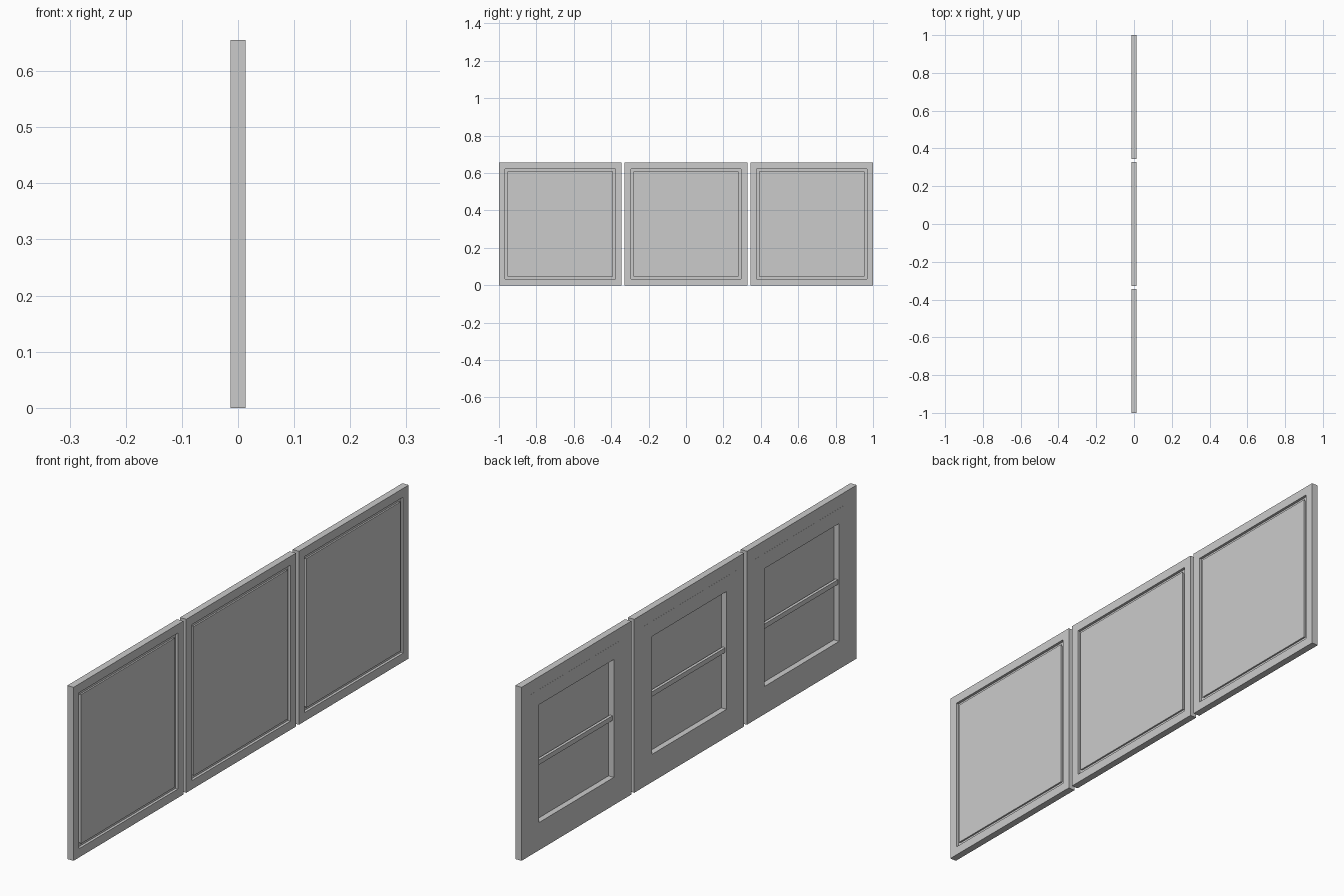
import bpy, bmesh

if "Cube" in bpy.data.objects:
    bpy.data.objects.remove(bpy.data.objects["Cube"])

SIZE = 0.655          # outer size of one square panel
PITCH = 0.6725        # spacing between panel centres
ZC = SIZE / 2
FACE = 0.013          # half thickness of the frame


def finish(bm, name):
    bmesh.ops.recalc_face_normals(bm, faces=bm.faces)
    me = bpy.data.meshes.new(name)
    bm.to_mesh(me)
    bm.free()
    ob = bpy.data.objects.new(name, me)
    bpy.context.collection.objects.link(ob)
    return ob


def square_ring(name, yc, profile):
    """Mitred square ring; profile is a closed loop of (inset, x)."""
    bm = bmesh.new()
    loops = []
    for sy, sz in ((-1, -1), (1, -1), (1, 1), (-1, 1)):
        loops.append([bm.verts.new((x, yc + sy * (ZC - i), ZC + sz * (ZC - i)))
                      for i, x in profile])
    n = len(profile)
    for c in range(4):
        a, b = loops[c], loops[(c + 1) % 4]
        for k in range(n):
            m = (k + 1) % n
            bm.faces.new((a[k], a[m], b[m], b[k]))
    return finish(bm, name)


def box(name, x0, x1, yc, wy, wz):
    bm = bmesh.new()
    bmesh.ops.create_cube(bm, size=1)
    bmesh.ops.scale(bm, vec=(x1 - x0, wy, wz), verts=bm.verts)
    bmesh.ops.translate(bm, vec=((x0 + x1) / 2, yc, ZC), verts=bm.verts)
    return finish(bm, name)


for label, k in (("left", -1), ("middle", 0), ("right", 1)):
    yc = k * PITCH
    # outer floater frame: face lip, recessed groove, flat back
    square_ring(f"{label}_frame", yc, [
        (0, -FACE), (0, FACE), (0.033, FACE), (0.033, 0.003),
        (0.051, 0.003), (0.051, -FACE)])
    # stretcher bars, nearly flush with the back of the frame
    square_ring(f"{label}_stretcher", yc, [
        (0.048, -FACE - 0.0004), (0.048, 0.0085),
        (0.105, 0.0085), (0.105, -FACE - 0.0004)])
    # canvas sheet across the front
    w = SIZE - 2 * 0.046
    box(f"{label}_canvas", 0.0085, 0.0115, yc, w, w)
    # horizontal brace behind the canvas
    box(f"{label}_brace", -0.008, 0.003, yc, SIZE - 2 * 0.1, 0.018)
